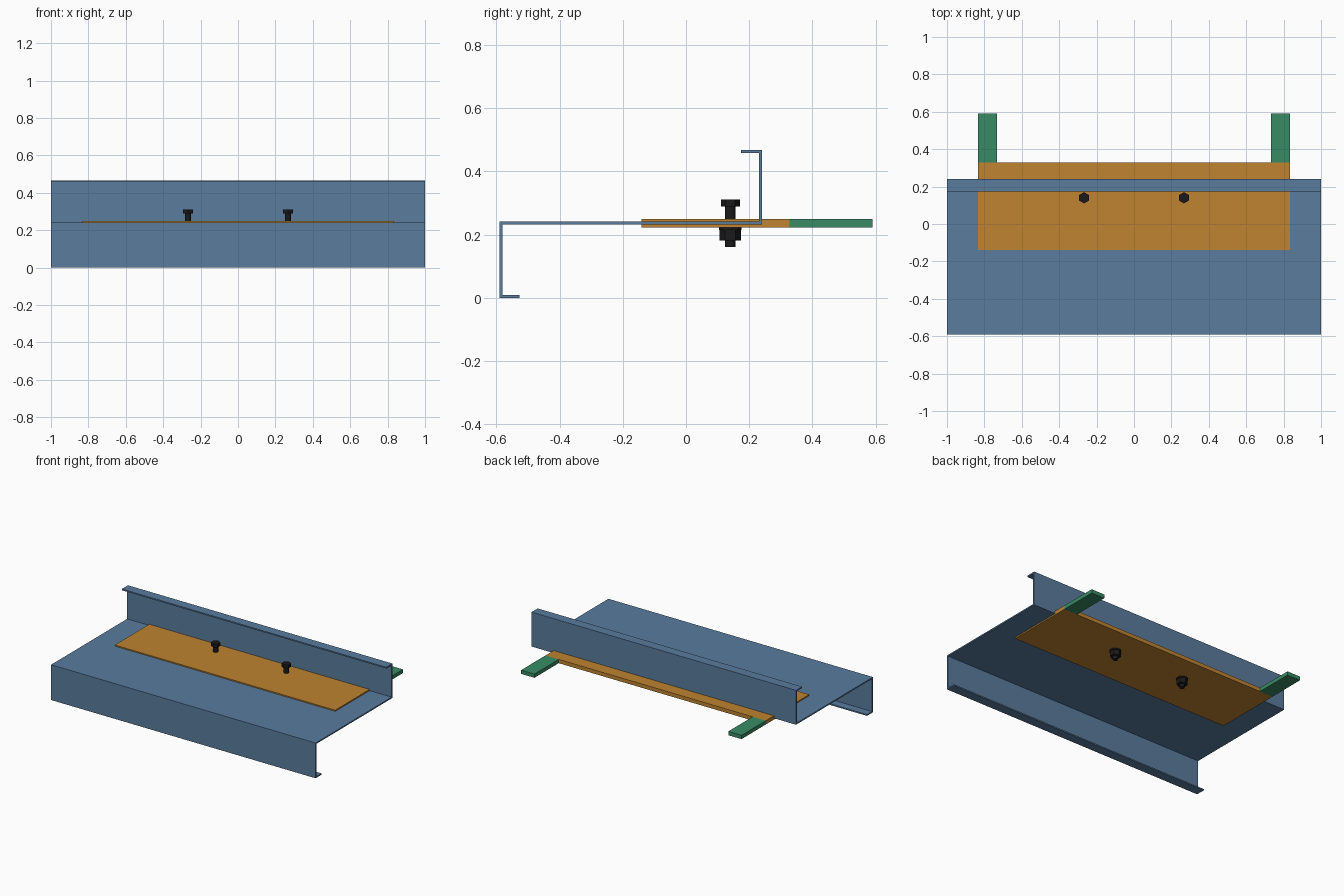
import bpy, bmesh
from math import pi
from mathutils import Matrix

if "Cube" in bpy.data.objects:
    bpy.data.objects.remove(bpy.data.objects["Cube"])


def material(name, rgb):
    m = bpy.data.materials.new(name)
    m.diffuse_color = (*rgb, 1)
    m.use_nodes = True
    m.node_tree.nodes["Principled BSDF"].inputs["Base Color"].default_value = m.diffuse_color
    return m


blue = material("steel_blue", (0.10, 0.20, 0.34))
orange = material("plate_orange", (0.52, 0.23, 0.03))
green = material("arm_green", (0.04, 0.26, 0.13))
black = material("bolt_black", (0.01, 0.01, 0.01))


def finish(name, bm, mat):
    bmesh.ops.recalc_face_normals(bm, faces=bm.faces)
    me = bpy.data.meshes.new(name)
    bm.to_mesh(me)
    bm.free()
    me.materials.append(mat)
    ob = bpy.data.objects.new(name, me)
    bpy.context.collection.objects.link(ob)
    return ob


def box(name, lo, hi, mat):
    bm = bmesh.new()
    bmesh.ops.create_cube(bm, size=1)
    for v in bm.verts:
        v.co = [lo[i] + (v.co[i] + 0.5) * (hi[i] - lo[i]) for i in range(3)]
    return finish(name, bm, mat)


# Z-section rail: closed outline in the y-z plane, extruded along x
t = 0.009
y0, y1, z1, zt = -0.59, 0.24, 0.241, 0.467
outline = [
    (y0, 0), (-0.526, 0), (-0.526, t), (y0 + t, t), (y0 + t, z1 - t),
    (y1, z1 - t), (y1, zt), (0.174, zt), (0.174, zt - t),
    (y1 - t, zt - t), (y1 - t, z1), (y0, z1),
]
bm = bmesh.new()
face = bm.faces.new([bm.verts.new((-1, y, z)) for y, z in outline])
ext = bmesh.ops.extrude_face_region(bm, geom=[face])
bmesh.ops.translate(bm, vec=(2, 0, 0),
                    verts=[e for e in ext["geom"] if isinstance(e, bmesh.types.BMVert)])
finish("z_section_rail", bm, blue)

# Mounting plate passing through the web
box("mounting_plate", (-0.833, -0.14, 0.223), (0.833, 0.328, 0.249), orange)

# Rear arms
for side, x in (("left", -0.833), ("right", 0.733)):
    box(side + "_arm", (x, 0.328, 0.223), (x + 0.1, 0.59, 0.249), green)

# Bolts: (radius, bottom, top, sides) for shank, head, washer and nut
sections = [
    (0.0165, 0.160, 0.292, 24), (0.030, 0.289, 0.311, 6),
    (0.036, 0.215, 0.224, 24), (0.034, 0.181, 0.216, 6),
]
for side, x in (("left", -0.267), ("right", 0.267)):
    bm = bmesh.new()
    for r, lo, hi, n in sections:
        # hexagon corners point along y
        place = Matrix.Translation((x, 0.14, (lo + hi) / 2))
        made = bmesh.ops.create_cone(bm, cap_ends=True, segments=n, radius1=r,
                                     radius2=r, depth=hi - lo)["verts"]
        first = max(made, key=lambda v: v.co.y)
        turn = Matrix.Rotation(pi / 6 if first.co.y < r * 0.99 else 0, 4, 'Z')
        bmesh.ops.transform(bm, matrix=place @ turn, verts=made)
    finish(side + "_bolt", bm, black)
